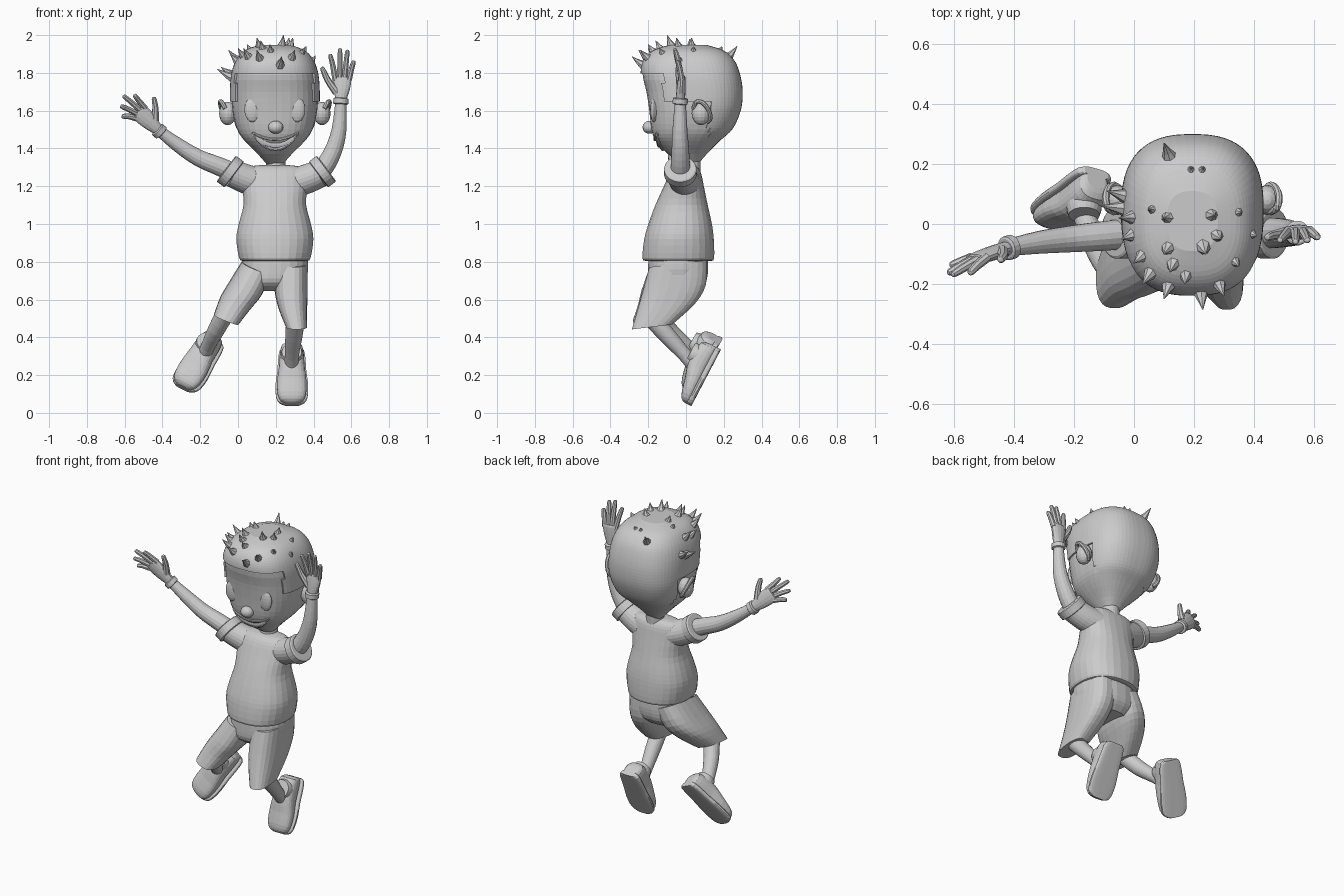
import bpy, bmesh, math
from mathutils import Vector, Matrix
from mathutils.bvhtree import BVHTree

if "Cube" in bpy.data.objects:
    bpy.data.objects.remove(bpy.data.objects["Cube"])

GREY = bpy.data.materials.new("plain grey")
GREY.diffuse_color = (0.6, 0.6, 0.6, 1)
GREY.use_nodes = True
GREY.node_tree.nodes["Principled BSDF"].inputs["Base Color"].default_value = GREY.diffuse_color


def finish(name, bm):
    bmesh.ops.recalc_face_normals(bm, faces=bm.faces)
    me = bpy.data.meshes.new(name)
    bm.to_mesh(me)
    me.materials.append(GREY)
    ob = bpy.data.objects.new(name, me)
    bpy.context.collection.objects.link(ob)
    return ob


def dense(secs, k):
    """Catmull-Rom interpolation of cross-section tuples."""
    out = []
    for i in range(len(secs) - 1):
        p0, p1 = secs[max(i - 1, 0)], secs[i]
        p2, p3 = secs[i + 1], secs[min(i + 2, len(secs) - 1)]
        for j in range(k):
            t = j / k
            out.append([0.5 * (2 * b + (c - a) * t + (2 * a - 5 * b + 4 * c - d) * t * t
                               + (3 * b - a - 3 * c + d) * t ** 3)
                        for a, b, c, d in zip(p0, p1, p2, p3)])
    return out + [list(secs[-1])]


def sweep_bm(secs, side=(1, 0, 0), t=None, seg=24, k=3, p=2.0):
    """Loft superellipses (x, y, z, radius along side, other radius)."""
    secs = dense(secs, k)
    pts = [Vector(s[:3]) for s in secs]
    bm, rings = bmesh.new(), []
    for i, s in enumerate(secs):
        tan = Vector(t) if t else pts[min(i + 1, len(pts) - 1)] - pts[max(i - 1, 0)]
        tan.normalize()
        a = Vector(side)
        a = (a - tan * a.dot(tan)).normalized()
        b = tan.cross(a)
        ring = []
        for j in range(seg):
            th = 2 * math.pi * (j + 0.5) / seg
            c, n = math.cos(th), math.sin(th)
            u = math.copysign(abs(c) ** (2 / p), c) * max(s[3], 0.002)
            v = math.copysign(abs(n) ** (2 / p), n) * max(s[4], 0.002)
            ring.append(bm.verts.new(pts[i] + a * u + b * v))
        rings.append(ring)
    for r, q in zip(rings, rings[1:]):
        for j in range(seg):
            bm.faces.new((r[j], r[(j + 1) % seg], q[(j + 1) % seg], q[j]))
    bm.faces.new(rings[0])
    bm.faces.new(rings[-1])
    return bm


def sweep(name, secs, **kw):
    return finish(name, sweep_bm(secs, **kw))


def tube(name, pts, radii, **kw):
    return sweep(name, [(*p, r, r) for p, r in zip(pts, radii)], **kw)


def ball(name, loc, scale, seg=16):
    bm = bmesh.new()
    bmesh.ops.create_uvsphere(bm, u_segments=seg, v_segments=10, radius=1)
    bm.transform(Matrix.Translation(loc) @ Matrix.Diagonal((*scale, 1)))
    return finish(name, bm)


UP = (0, 0, 1)
CX = 0.195

# head: rows of z, front y, back y, half width
rows = [(1.312, -.01, .06, .04), (1.37, -.095, .11, .09), (1.44, -.16, .18, .16),
        (1.5, -.183, .24, .2), (1.6, -.195, .282, .225), (1.7, -.21, .29, .228),
        (1.79, -.23, .275, .22), (1.86, -.215, .245, .195), (1.91, -.165, .19, .15),
        (1.94, -.08, .1, .075)]
head_secs = [(CX, (f + b) / 2, z, w, (b - f) / 2) for z, f, b, w in rows]
head_bm = sweep_bm(head_secs, t=UP, seg=36, k=3, p=2.6)
skull = BVHTree.FromBMesh(head_bm)
finish("head", head_bm)

# hair cap cut away around face, temples and nape
hair_secs = [(x, y, z + .008, a + .01, b + .01) for x, y, z, a, b in head_secs]
hb = sweep_bm(hair_secs, t=UP, seg=60, k=5, p=2.6)
cut = []
for f in hb.faces:
    c = f.calc_center_median()
    if (c.z < 1.79 and c.y < -.12) or (c.z < 1.64 and c.y < .12) or c.z < 1.46:
        cut.append(f)
bmesh.ops.delete(hb, geom=cut, context='FACES')
hair = finish("hair", hb)
mod = hair.modifiers.new("thickness", 'SOLIDIFY')
mod.thickness, mod.offset = .014, -1

# hair spikes, pointing from the skull to each tip
tips = [(-.11, .06, 1.82), (-.09, .11, 1.83), (-.05, .02, 1.92), (-.04, -.05, 1.9), (0, -.13, 1.93),
        (.03, -.2, 1.93), (.1, -.25, 1.92), (.1, -.1, 1.985), (.12, -.16, 1.97), (.17, -.2, 1.95),
        (.23, -.285, 1.885), (.24, -.1, 2.0), (.3, -.24, 1.92), (.29, -.05, 1.985), (.35, -.14, 1.93),
        (.41, -.04, 1.89), (.36, .04, 1.94), (.27, .03, 1.985), (.1, .02, 1.98), (.05, .05, 1.95),
        (.1, .27, 1.94), (.19, .19, 1.94), (.23, .19, 1.94)]
core = Vector((CX, .03, 1.66))
for tip in map(Vector, tips):
    d = (core - tip).normalized()
    hit = skull.ray_cast(tip, d)[0] or tip + d * .08
    base = hit + d * .01
    mid = base.lerp(tip, .5) + Vector((0, 0, -.004))
    tube("hair_spike", [base, mid, tip], [.032, .016, .001], side=(.3, 1, .2), seg=7, k=2)


def on_face(x, z, out=0.0):
    hit = skull.ray_cast(Vector((x, -1, z)), Vector((0, 1, 0)))[0]
    return (x, hit.y - out, z)


# face
for s in (-1, 1):
    x = CX + s * .118
    ball("eye", on_face(x, 1.605, -.008), (.043, .02, .066))
    ball("ear", (CX + s * .25, .08, 1.585), (.045, .05, .062))
    ear = [(CX + s * (.262 + .028 * math.sin(a)), .085 - .045 * math.cos(a),
            1.595 + .055 * math.sin(a * 1.1 + .3)) for a in (0, .8, 1.6, 2.4, 3.2, 4)]
    tube("ear_rim", ear, [.012] * 6, side=(.9, .3, .2), seg=8)
ball("nose", (.2, -.193, 1.512), (.04, .037, .034))


def mouth_line(drop, r, rz, name, out):
    secs = []
    for i in range(9):
        u = -1 + i / 4
        q = 1 - .5 * u ** 4
        secs.append((*on_face(.198 + .122 * u, 1.485 - drop * (1 - u * u), out), rz * q, r))
    sweep(name, secs, side=UP, seg=8, k=2)


mouth_line(.038, .008, .009, "upper_lip", 0)
mouth_line(.088, .01, .012, "lower_lip", 0)
mouth_line(.062, .006, .02, "teeth", -.002)
tube("neck", [(.2, .02, 1.26), (.2, .03, 1.37)], [.055, .05])

# shirt: z, front y, back y, half width
shirt = [(.805, -.215, .135, .172), (.82, -.232, .15, .19), (.92, -.222, .148, .205),
         (1.0, -.2, .138, .192), (1.1, -.163, .116, .167), (1.2, -.118, .095, .172),
         (1.27, -.085, .08, .168), (1.302, -.055, .06, .14), (1.312, -.02, .035, .07)]
sweep("shirt", [(CX, (f + b) / 2, z, w, (b - f) / 2) for z, f, b, w in shirt],
      t=UP, seg=28, p=2.3)
for s in (-1, 1):
    P = lambda d, y, z: (.203 + s * d, y, z)
    tube("sleeve", [P(.08, 0, 1.215), P(.16, -.015, 1.238), P(.235, -.03, 1.27)],
         [.08, .078, .074], side=(0, 1, 0))
    tube("sleeve_cuff", [P(.222, -.03, 1.262), P(.226, -.03, 1.264), P(.262, -.03, 1.291),
                         P(.266, -.03, 1.294)], [.078, .086, .086, .078],
         side=(0, 1, 0), t=(s * .8, 0, .6), k=1)

# shorts
sweep("shorts_seat", [(CX, -.042, .84, .172, .155), (CX, -.042, .76, .178, .16),
                      (.185, -.045, .69, .165, .15), (.175, -.04, .645, .1, .1)], t=UP, p=2.4)
sweep("shorts_leg", [(.28, -.042, .79, .088, .155), (.28, -.062, .66, .088, .17),
                     (.29, -.105, .56, .077, .155), (.31, -.18, .455, .056, .108)],
      t=(0, -.12, 1), p=2.6)
sweep("shorts_leg", [(.1, -.042, .77, .085, .155), (.04, -.068, .66, .092, .168),
                     (-.015, -.11, .58, .085, .145), (-.062, -.18, .495, .07, .102)],
      t=(.4, -.1, 1), p=2.6)

# shins
tube("shin", [(.305, -.18, .5), (.295, -.09, .4), (.285, 0, .3), (.285, .06, .23)],
     [.05, .045, .037, .04])
tube("shin", [(-.06, -.17, .54), (-.115, -.09, .44), (-.16, .01, .35), (-.185, .07, .29)],
     [.05, .045, .037, .04])


# shoes: u along the foot from the heel, half width, height
def shoe(heel, d, up):
    d = Vector(d).normalized()
    up = Vector(up)
    up = (up - d * up.dot(d)).normalized()
    side = d.cross(up)
    form = [(0, .035, .075), (.015, .055, .11), (.07, .064, .125), (.14, .068, .125),
            (.22, .078, .1), (.29, .075, .082), (.325, .058, .065), (.338, .03, .045)]

    def part(name, lo, hi, grow, p):
        secs = []
        for u, w, h in form:
            top = min(h, hi)
            c = Vector(heel) + d * u + up * ((lo + top) / 2)
            secs.append((*c, w + grow, (top - lo) / 2))
        sweep(name, secs, side=side, t=d, p=p, k=2)
    part("shoe_upper", .01, 1, 0, 2.5)
    part("shoe_sole", 0, .032, .009, 4)
    # collar around the ankle
    c = Vector(heel) + d * .085 + up * .115
    tube("shoe_collar", [c - up * .03, c, c + up * .022], [.06, .058, .052], side=side, t=up)


shoe((.285, .185, .335), (0, -.46, -.88), (0, -.88, .46))
shoe((-.125, .185, .375), (-.49, -.44, -.74), (0, -.85, .5))

# arms
tube("arm", [(0, -.03, 1.262), (-.1, -.04, 1.305), (-.21, -.05, 1.35), (-.32, -.062, 1.42),
             (-.425, -.08, 1.5)], [.052, .05, .045, .038, .028], side=(0, 1, 0), seg=16)
tube("arm", [(.4, -.03, 1.25), (.455, -.03, 1.3), (.505, -.03, 1.39), (.535, -.032, 1.5),
             (.545, -.03, 1.655)], [.052, .052, .047, .04, .029], side=(0, 1, 0), seg=16)


# hands: wrist, knuckle centre, across direction, finger tips, thumb tip
def hand(wrist, knuckle, across, fingers, thumb):
    w, k, a = Vector(wrist), Vector(knuckle), Vector(across).normalized()
    d = (k - w).normalized()
    tube("wrist_band", [w - d * .022, w - d * .018, w + d * .008, w + d * .012],
         [.034, .041, .041, .034], side=a, t=d, seg=16, k=1)
    sweep("palm", [(*w, .028, .024), (*w.lerp(k, .5), .045, .024), (*k, .05, .019),
                   (*(k + d * .012), .042, .012)], side=a, seg=14)
    for i, tip in enumerate(map(Vector, fingers)):
        b = k + a * (.036 - .024 * i) - d * .012
        m = b.lerp(tip, .5) + d * .008
        tube("finger", [b, m, b.lerp(tip, .93), tip], [.017, .015, .012, .004], side=a, seg=8)
    b, tip = w.lerp(k, .35) + a * .025, Vector(thumb)
    tube("thumb", [b, b.lerp(tip, .5) + a * .008, b.lerp(tip, .93), tip],
         [.022, .017, .013, .004], side=d + a * .2, seg=8)


hand((-.42, -.08, 1.495), (-.525, -.115, 1.595), (.67, 0, .74),
     [(-.55, -.165, 1.685), (-.608, -.17, 1.68), (-.622, -.165, 1.625), (-.615, -.14, 1.57)],
     (-.445, -.12, 1.672))
hand((.545, -.03, 1.655), (.552, -.022, 1.775), (-1, 0, 0),
     [(.487, -.055, 1.9), (.54, -.06, 1.93), (.58, -.055, 1.922), (.614, -.045, 1.865)],
     (.442, -.045, 1.83))
